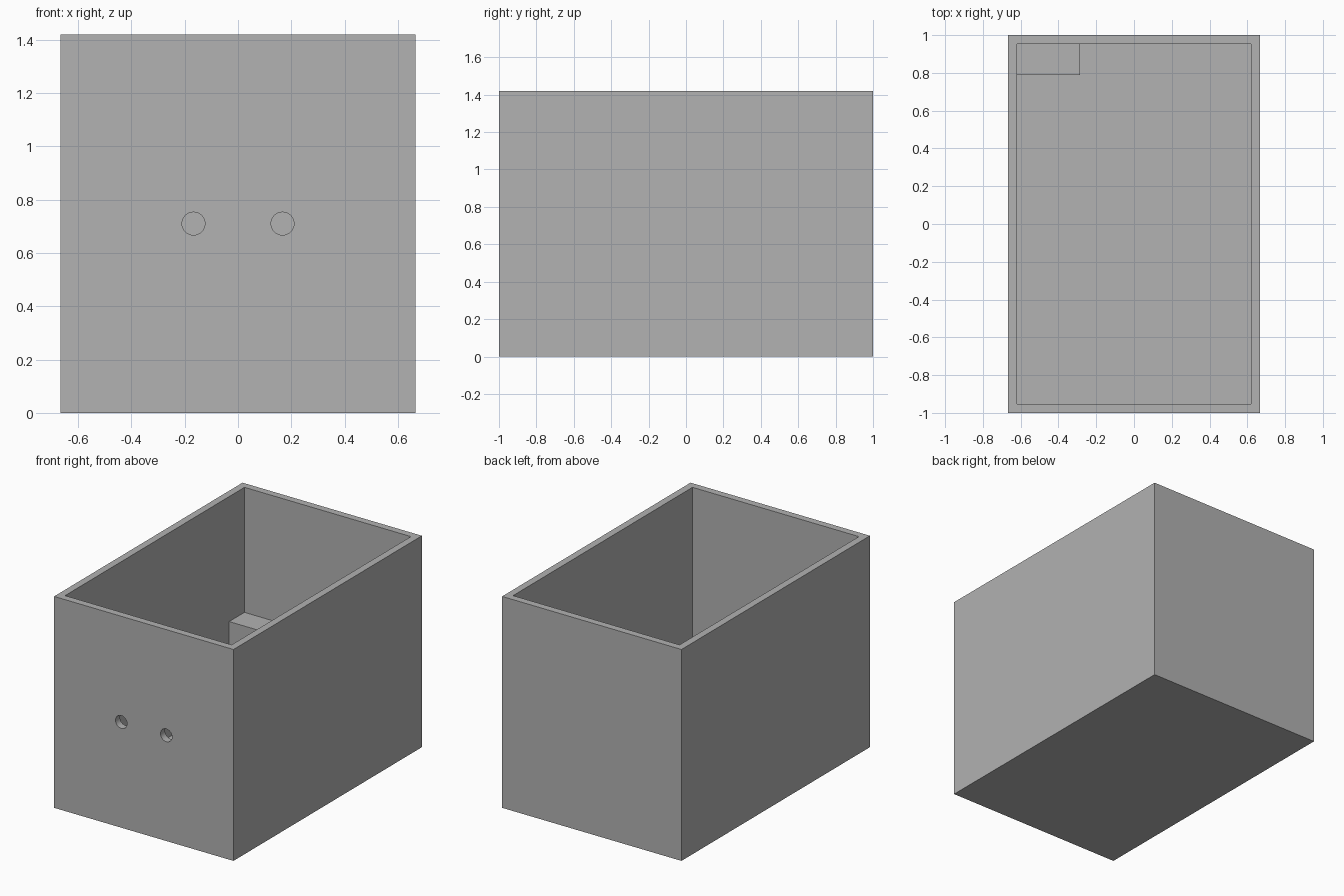
import bpy
import math

if "Cube" in bpy.data.objects:
    bpy.data.objects.remove(bpy.data.objects["Cube"], do_unlink=True)

W, D, H = 1.333, 2.0, 1.42   # outer size
T = 0.048                    # wall and floor thickness

grey = bpy.data.materials.new("plain grey")
grey.use_nodes = True
colour = (0.445, 0.445, 0.445, 1)
grey.diffuse_color = colour
for node in grey.node_tree.nodes:
    if node.type == 'BSDF_PRINCIPLED':
        node.inputs["Base Color"].default_value = colour


def box(name, low, high):
    centre = [(a + b) / 2 for a, b in zip(low, high)]
    bpy.ops.mesh.primitive_cube_add(size=1, location=centre)
    ob = bpy.context.object
    ob.name = name
    ob.scale = [b - a for a, b in zip(low, high)]
    bpy.ops.object.transform_apply(location=True, rotation=False, scale=True)
    ob.data.materials.append(grey)
    return ob


def cut(target, cutter):
    mod = target.modifiers.new("cut", 'BOOLEAN')
    mod.operation = 'DIFFERENCE'
    mod.solver = 'EXACT'
    mod.object = cutter
    bpy.ops.object.select_all(action='DESELECT')
    target.select_set(True)
    bpy.context.view_layer.objects.active = target
    bpy.ops.object.modifier_apply(modifier=mod.name)
    bpy.data.objects.remove(cutter, do_unlink=True)


# Open-topped case
case = box("case", (-W / 2, -D / 2, 0), (W / 2, D / 2, H))
cut(case, box("cavity_cutter", (-W / 2 + T, -D / 2 + T, T),
              (W / 2 - T, D / 2 - T, H + 0.2)))

# Two round holes through the front wall
for side in (-1, 1):
    bpy.ops.mesh.primitive_cylinder_add(
        vertices=32, radius=0.043, depth=0.2,
        location=(side * 0.167, -D / 2 + T / 2, H / 2),
        rotation=(math.pi / 2, 0, 0))
    drill = bpy.context.object
    drill.name = "hole_cutter"
    drill.data.materials.append(grey)
    cut(case, drill)
bpy.ops.object.shade_smooth_by_angle(angle=math.radians(30))

# Block standing in the back corner
box("corner_block", (-W / 2 + T, 0.79, T), (-0.285, D / 2 - T, 0.58))
